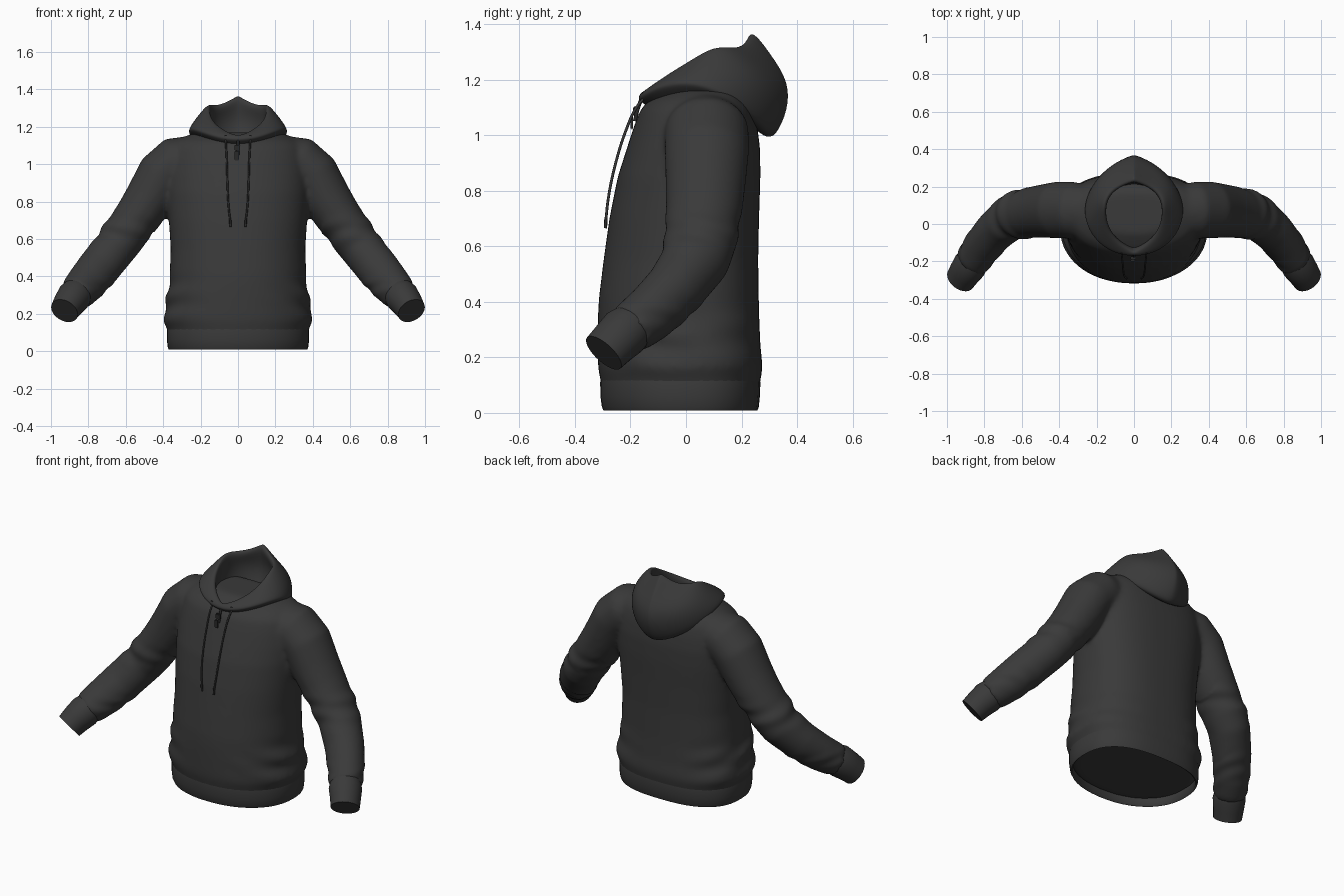
import bpy, bmesh, math
from mathutils import Vector

if "Cube" in bpy.data.objects:
    bpy.data.objects.remove(bpy.data.objects["Cube"])


def material(name, v):
    m = bpy.data.materials.new(name)
    m.diffuse_color = (v, v, v, 1)
    m.use_nodes = True
    m.node_tree.nodes["Principled BSDF"].inputs["Base Color"].default_value = m.diffuse_color
    return m


FABRIC = material("charcoal fabric", 0.042)
TRIM = material("black trim", 0.022)


def loft(bm, rings, caps=True):
    """Skin closed rings of equal length."""
    rows = [[bm.verts.new(p) for p in r] for r in rings]
    n = len(rows[0])
    for a, b in zip(rows, rows[1:]):
        for i in range(n):
            bm.faces.new((a[i], a[(i + 1) % n], b[(i + 1) % n], b[i]))
    if caps:
        bm.faces.new(rows[0])
        bm.faces.new(rows[-1])


def finish(name, bm, mat, subdiv=0, angle=60):
    bmesh.ops.recalc_face_normals(bm, faces=bm.faces[:])
    me = bpy.data.meshes.new(name)
    bm.to_mesh(me)
    bm.free()
    ob = bpy.data.objects.new(name, me)
    bpy.context.collection.objects.link(ob)
    me.materials.append(mat)
    if subdiv:
        ob.modifiers.new("subdivision", 'SUBSURF').levels = subdiv
        ob.modifiers["subdivision"].render_levels = subdiv
    shade(ob, angle)
    return ob


def shade(ob, angle=60):
    bpy.ops.object.select_all(action='DESELECT')
    ob.select_set(True)
    bpy.context.view_layer.objects.active = ob
    bpy.ops.object.shade_smooth_by_angle(angle=math.radians(angle))


def spow(v, p):
    return math.copysign(abs(v) ** p, v)


def torso_ring(z, w, yf, yb, n=48):
    """Rounded section: oval front, boxier back."""
    ym, pts = (yf + yb) / 2 + 0.02, []
    for i in range(n):
        a = math.tau * i / n
        c, s = math.cos(a), math.sin(a)
        p = 0.92 if s < 0 else 0.78
        pts.append((w * spow(c, p), ym + spow(s, p) * ((yb - ym) if s > 0 else (ym - yf)), z))
    return pts


def tube_rings(path, n=28):
    """Path entries: x, y, z, depth radius, width radius."""
    pts = [Vector(p[:3]) for p in path]
    rings = []
    for i, p in enumerate(pts):
        t = (pts[min(i + 1, len(pts) - 1)] - pts[max(i - 1, 0)]).normalized()
        v = t.cross(Vector((0, 1, 0))).normalized()
        u = v.cross(t)
        ru, rv = path[i][3:]
        rings.append([p + u * ru * math.cos(math.tau * k / n) + v * rv * math.sin(math.tau * k / n)
                      for k in range(n)])
    return rings


def mirror(rings, side):
    return [[(p[0] * side, p[1], p[2]) for p in r] for r in rings]


# Torso and sleeves fused into one garment shell, closed just inside the hem
TORSO = [(.05, .368, -.30, .26), (.105, .374, -.305, .265), (.135, .386, -.312, .272),
         (.165, .402, -.317, .276), (.205, .394, -.318, .272), (.24, .38, -.318, .268),
         (.29, .386, -.318, .266), (.36, .364, -.317, .263), (.42, .365, -.313, .262),
         (.55, .36, -.297, .26), (.70, .37, -.276, .263), (.85, .38, -.246, .268),
         (.95, .38, -.214, .267), (1.03, .37, -.188, .257), (1.09, .355, -.165, .242),
         (1.125, .325, -.135, .222), (1.15, .28, -.09, .20), (1.17, .22, -.05, .17)]
SLEEVE = [(.20, .07, 1.06, .12, .10), (.325, .075, 1.015, .152, .137), (.405, .075, .945, .153, .136),
          (.475, .07, .815, .144, .131), (.53, .065, .73, .138, .125), (.585, .055, .655, .132, .118),
          (.61, .05, .62, .135, .122), (.66, .035, .55, .123, .116), (.745, -.04, .445, .108, .115),
          (.815, -.125, .36, .101, .108), (.855, -.185, .315, .096, .098), (.872, -.208, .298, .09, .09)]
bm = bmesh.new()
loft(bm, [torso_ring(*r) for r in TORSO])
for side in (-1, 1):
    loft(bm, mirror(tube_rings(SLEEVE), side))
body = finish("body_and_sleeves", bm, FABRIC)
rm = body.modifiers.new("fuse", 'REMESH')
rm.mode, rm.voxel_size = 'VOXEL', 0.012
sm = body.modifiers.new("soften", 'SMOOTH')
sm.factor, sm.iterations = 0.5, 18
for m in ("fuse", "soften"):
    bpy.ops.object.modifier_apply(modifier=m)

# Loose cloth folds at waist, elbow and wrist
bm = bmesh.new()
bm.from_mesh(body.data)
bm.normal_update()
moves = []
for v in bm.verts:
    x, y, z = v.co
    ax = abs(x)
    low = math.exp(-((z - .27) / .1) ** 2) * min(1, max(0, (ax - .15) / .2)) * (ax < .42)
    elbow = math.exp(-((z - .64) / .06) ** 2) * (ax > .45)
    wrist = math.exp(-((z - .34) / .05) ** 2) * (ax > .66)
    d = .005 * low * math.sin(42 * z + 16 * y + 9 * x)
    d += .005 * elbow * math.sin(48 * (z - .3 * ax + .35 * y) + 3 * x)
    d += .003 * wrist * math.sin(70 * (z - .5 * ax))
    moves.append((v, v.normal * d))
for v, d in moves:
    v.co += d
bm.to_mesh(body.data)
bm.free()
body.data.materials.clear()
body.data.materials.append(FABRIC)
shade(body)

# Ribbed hem band with turned-in lip
HEM = [(.13, .375, -.306, .264), (.11, .38, -.309, .268), (.06, .38, -.308, .266),
       (.022, .376, -.303, .262), (.008, .37, -.297, .257), (.014, .362, -.288, .248),
       (.07, .362, -.290, .250)]
bm = bmesh.new()
loft(bm, [torso_ring(*r) for r in HEM], caps=False)
finish("hem_band", bm, FABRIC)

# Hollow cuffs
CUFF = [(.862, -.196, .309, .086, .086), (.878, -.222, .29, .093, .091), (.905, -.26, .253, .087, .084),
        (.928, -.296, .216, .083, .077)]
inner = [p[:3] + (p[3] - .008, p[4] - .008) for p in reversed(CUFF)]
for side, name in ((-1, "right_cuff"), (1, "left_cuff")):
    bm = bmesh.new()
    loft(bm, mirror(tube_rings(CUFF) + tube_rings(inner), side), caps=False)
    finish(name, bm, FABRIC)


def hood_ring(front, sidep, back, pf, pb, dip=0, n=48):
    """Loop through a front, side and back point, dipping beside the back peak."""
    pts = []
    for i in range(n):
        a = math.tau * i / n
        c, s = math.cos(a), math.sin(a)
        k = c * c
        p = 1 + k * ((pf if c > 0 else pb) - 1)
        y, z = (m + c * (f - b) / 2 + k * ((f + b) / 2 - m)
                for f, m, b in zip(front, sidep[1:], back))
        if c < 0:
            z -= dip * 4 * (k - k * k)
        pts.append((sidep[0] * spow(s, p), y, z))
    return pts


# Hood lying back, from tucked base over the rim to the lining
HOOD = [((-.12, 1.09), (.20, .08, 1.12), (.21, 1.06), 1, 1),
        ((-.168, 1.122), (.262, .07, 1.163), (.285, .985), 1, 1.15),
        ((-.172, 1.135), (.264, .072, 1.18), (.325, .995), 1, 1.2),
        ((-.166, 1.147), (.25, .08, 1.21), (.368, 1.09), 1, 1.35),
        ((-.16, 1.153), (.222, .085, 1.25), (.372, 1.19), 1.15, 1.5, .01),
        ((-.152, 1.155), (.188, .08, 1.288), (.308, 1.288), 1.35, 1.6, .025),
        ((-.146, 1.152), (.166, .07, 1.302), (.25, 1.366), 1.5, 1.6, .036),
        ((-.138, 1.145), (.153, .065, 1.297), (.228, 1.366), 1.5, 1.6, .036),
        ((-.128, 1.13), (.147, .065, 1.27), (.215, 1.33), 1.4, 1.4, .03),
        ((-.12, 1.11), (.155, .07, 1.2), (.25, 1.22), 1.2, 1.2),
        ((-.09, 1.07), (.15, .06, 1.11), (.2, 1.1), 1, 1)]
bm = bmesh.new()
loft(bm, [hood_ring(*r) for r in HOOD], caps=False)
finish("hood", bm, FABRIC, subdiv=2)


def cord(name, pts, r, mat, cyclic=False):
    cu = bpy.data.curves.new(name, 'CURVE')
    cu.dimensions, cu.bevel_depth, cu.bevel_resolution = '3D', r, 2
    cu.use_fill_caps = True
    sp = cu.splines.new('BEZIER')
    sp.bezier_points.add(len(pts) - 1)
    for b, p in zip(sp.bezier_points, pts):
        b.co, b.handle_left_type, b.handle_right_type = p, 'AUTO', 'AUTO'
    sp.use_cyclic_u = cyclic
    cu.materials.append(mat)
    ob = bpy.data.objects.new(name, cu)
    bpy.context.collection.objects.link(ob)


# Drawstrings, tips and eyelets
for s, name in ((-1, "right"), (1, "left")):
    cord(name + "_drawstring", [(.066 * s, -.145, 1.14), (.064 * s, -.178, 1.10), (.06 * s, -.215, 1.02),
         (.056 * s, -.258, .88), (.05 * s, -.28, .77), (.042 * s, -.288, .70)], .005, FABRIC)
    cord(name + "_cord_tip", [(.042 * s, -.288, .702), (.04 * s, -.29, .665)], .006, TRIM)
    cord(name + "_eyelet", [(.066 * s + .01 * math.cos(a), -.15 - .006 * math.sin(a), 1.142 + .01 * math.sin(a))
         for a in (0, 1.571, 3.142, 4.712)], .003, TRIM, True)

# Short neck zip: tape line, slider and pull
cord("neck_zip", [(0, -.158, 1.135), (0, -.172, 1.10), (0, -.184, 1.05)], .007, TRIM)
bm = bmesh.new()
for size, pos in (((.03, .016, .03), (-.004, -.182, 1.088)), ((.024, .009, .05), (-.007, -.195, 1.045))):
    res = bmesh.ops.create_cube(bm, size=1)
    for v in res["verts"]:
        v.co = Vector(pos) + Vector([a * b for a, b in zip(v.co, size)])
bmesh.ops.bevel(bm, geom=bm.edges[:], offset=.003, segments=2, affect='EDGES')
finish("zip_pull", bm, TRIM, angle=40)
